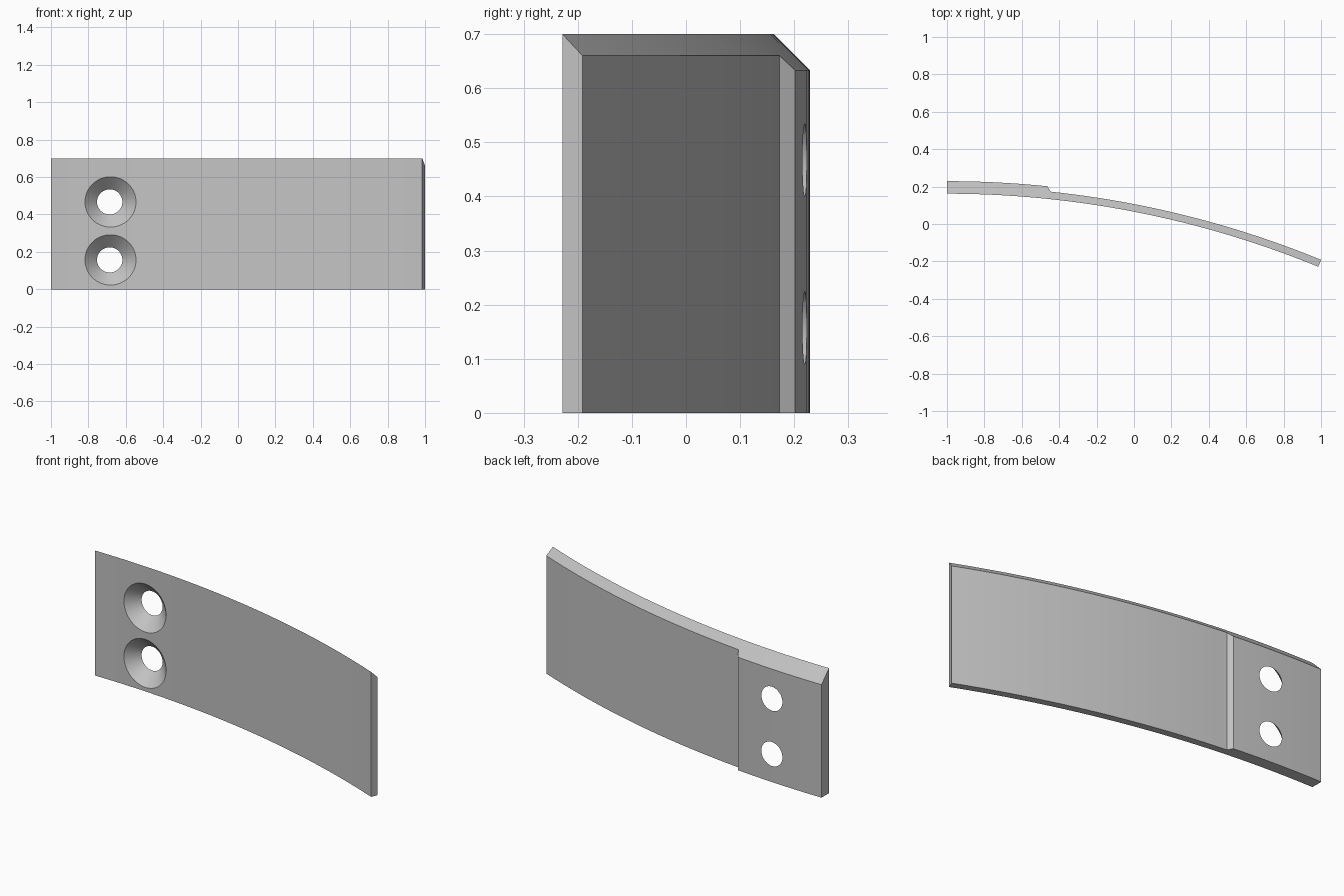
import bpy, bmesh, math
from mathutils import Matrix

cube = bpy.data.objects.get("Cube")
if cube:
    bpy.data.objects.remove(cube, do_unlink=True)

HEIGHT, RADIUS = 0.70, 5.24      # strip height, radius of the front face
START_X, START_Y = -1.0, 0.162   # where the arc begins
THICK, THIN = 0.067, 0.04
END = math.asin(1.985 / RADIUS)
STEP_TOP = math.asin(0.53 / RADIUS)
STEP_FOOT = math.asin(0.55 / RADIUS)

grey = bpy.data.materials.new("plain grey")
grey.use_nodes = True
colour = (0.55, 0.55, 0.55, 1)
grey.diffuse_color = colour
grey.node_tree.nodes["Principled BSDF"].inputs["Base Color"].default_value = colour


def mesh_object(name, bm):
    bmesh.ops.recalc_face_normals(bm, faces=bm.faces)
    mesh = bpy.data.meshes.new(name)
    bm.to_mesh(mesh)
    bm.free()
    mesh.materials.append(grey)
    obj = bpy.data.objects.new(name, mesh)
    bpy.context.collection.objects.link(obj)
    return obj


def arc_point(angle, offset, z):
    r = RADIUS + offset
    return (START_X + r * math.sin(angle),
            START_Y - RADIUS + r * math.cos(angle), z)


# Curved strip: thick mounting pad, sloped step, then the thin blade
sections = [(STEP_TOP * i / 10, THICK) for i in range(11)]
sections += [(STEP_FOOT + (END - STEP_FOOT) * i / 30, THIN) for i in range(31)]
bm = bmesh.new()
rings = []
for angle, t in sections:
    outline = [(0, 0), (t, 0), (t, HEIGHT - t), (0, HEIGHT)]
    rings.append([bm.verts.new(arc_point(angle, o, z)) for o, z in outline])
for a, b in zip(rings, rings[1:]):
    for i in range(4):
        j = (i + 1) % 4
        bm.faces.new((a[i], a[j], b[j], b[i]))
bm.faces.new(rings[0])
bm.faces.new(rings[-1])
strip = mesh_object("curved_strip", bm)

bpy.ops.object.select_all(action='DESELECT')
bpy.context.view_layer.objects.active = strip
strip.select_set(True)

# Countersunk screw holes, wide at the front
HOLE_X, FRONT_Y, WIDE = -0.69, 0.153, 0.134
BEFORE, BEHIND = 0.02, 0.09
for z in (0.157, 0.467):
    bm = bmesh.new()
    place = (Matrix.Translation((HOLE_X, FRONT_Y + (BEHIND - BEFORE) / 2, z))
             @ Matrix.Rotation(-math.pi / 2, 4, 'X'))
    bmesh.ops.create_cone(bm, cap_ends=True, segments=64, radius1=WIDE + BEFORE,
                          radius2=WIDE - BEHIND, depth=BEFORE + BEHIND, matrix=place)
    cutter = mesh_object("hole_cutter", bm)
    cutter.hide_render = True
    cut = strip.modifiers.new("screw hole", 'BOOLEAN')
    cut.operation, cut.solver, cut.object = 'DIFFERENCE', 'EXACT', cutter
    bpy.ops.object.modifier_apply(modifier=cut.name)
    bpy.data.objects.remove(cutter, do_unlink=True)

bpy.ops.object.shade_smooth_by_angle(angle=math.radians(20))
